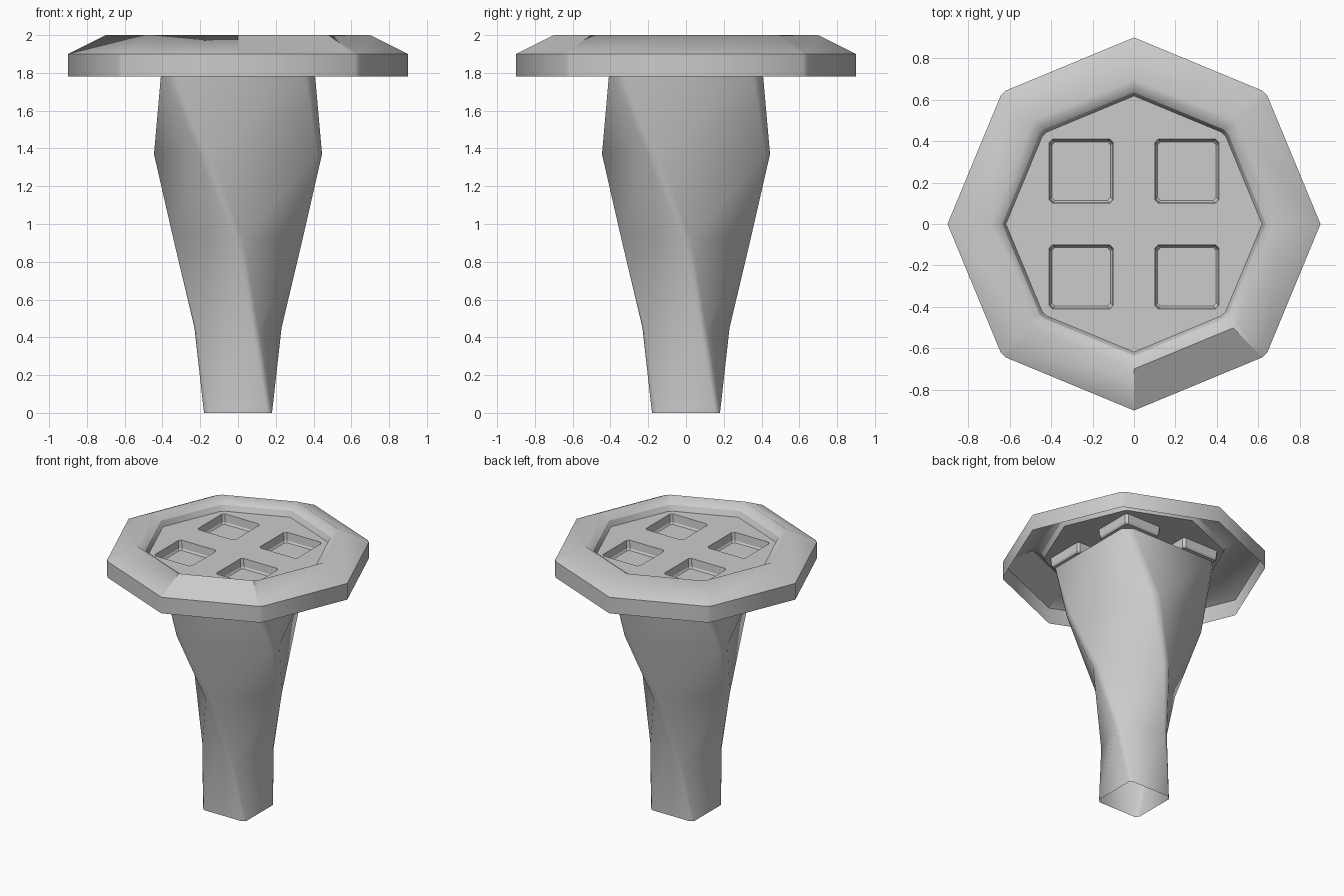
import bpy, bmesh
from math import cos, sin, pi, radians
from mathutils import Vector

if "Cube" in bpy.data.objects:
    bpy.data.objects.remove(bpy.data.objects["Cube"])


def ring(bm, pts, z):
    return [bm.verts.new((x, y, z)) for x, y in pts]


def bridge(bm, a, b):
    n = len(a)
    return [bm.faces.new((a[i], a[(i + 1) % n], b[(i + 1) % n], b[i])) for i in range(n)]


def loop_edges(bm, loop):
    n = len(loop)
    return [bm.edges.get((loop[i], loop[(i + 1) % n])) for i in range(n)]


def sharpen(bm, loop):
    for e in loop_edges(bm, loop):
        e.smooth = False


def octagon(r, cut=0.035):
    # Corners on the axes stay pointed, diagonal corners are clipped
    c = [Vector((r * cos(i * pi / 4), r * sin(i * pi / 4))) for i in range(8)]
    pts = []
    for i in range(8):
        if i % 2 == 0:
            pts.append(c[i])
        else:
            for other in (c[i - 1], c[(i + 1) % 8]):
                pts.append(c[i] + (other - c[i]).normalized() * cut / 2)
    return pts


def square(cx, cy, h, cut, angle=0.0):
    base = [(h, -h + cut), (h, h - cut), (h - cut, h), (-h + cut, h),
            (-h, h - cut), (-h, -h + cut), (-h + cut, -h), (h - cut, -h)]
    ca, sa = cos(angle), sin(angle)
    return [(cx + x * ca - y * sa, cy + x * sa + y * ca) for x, y in base]


def finish(bm, name):
    me = bpy.data.meshes.new(name)
    bm.to_mesh(me)
    bm.free()
    ob = bpy.data.objects.new(name, me)
    bpy.context.collection.objects.link(ob)


# Twisted post: clipped square section, a quarter turn from bottom to top, open ends
bm = bmesh.new()
section = [(0.0, 0.18), (0.45, 0.184), (0.92, 0.26), (1.37, 0.355), (1.82, 0.405)]
rings = [ring(bm, square(0, 0, h, 0.14 * h, -radians(22.5) * i), z)
         for i, (z, h) in enumerate(section)]
for a, b in zip(rings, rings[1:]):
    for f in bridge(bm, a, b):
        f.smooth = True
finish(bm, "twisted_post")

# Octagonal cap: open shell with a raised rim and a sunken panel
bm = bmesh.new()
PANEL, FLOOR = 1.915, 1.845
profile = [(0.9, 1.78), (0.9, 1.9), (0.7, 2.0), (0.635, 1.955), (0.618, PANEL)]
rings = [ring(bm, octagon(r), z) for r, z in profile]
for k, (a, b) in enumerate(zip(rings, rings[1:])):
    for f in bridge(bm, a, b):
        f.smooth = True
        # One chamfer at the front right is shaded flat
        c = f.calc_center_median()
        if k == 1 and c.x > 0.15 and c.y < -0.6 and f.calc_area() > 0.05:
            f.smooth = False
            for e in f.edges:
                e.smooth = False
for k in (1, 3, 4):
    sharpen(bm, rings[k])

# Four square pockets in the panel
outline = loop_edges(bm, rings[-1])
for sx in (-1, 1):
    for sy in (-1, 1):
        cx, cy = 0.255 * sx, 0.255 * sy
        top = ring(bm, square(cx, cy, 0.154, 0.016), PANEL)
        low = ring(bm, square(cx, cy, 0.149, 0.016), FLOOR + 0.012)
        floor = ring(bm, square(cx, cy, 0.141, 0.014), FLOOR)
        bridge(bm, top, low)
        bridge(bm, low, floor)
        bm.faces.new(floor)
        outline += loop_edges(bm, top)

# Panel surface around the pockets
fill = bmesh.ops.triangle_fill(bm, use_beauty=True, edges=outline, normal=(0, 0, 1))
for f in fill["geom"]:
    if isinstance(f, bmesh.types.BMFace):
        f.normal_update()
        if f.normal.z < 0:
            f.normal_flip()
finish(bm, "octagonal_cap")
